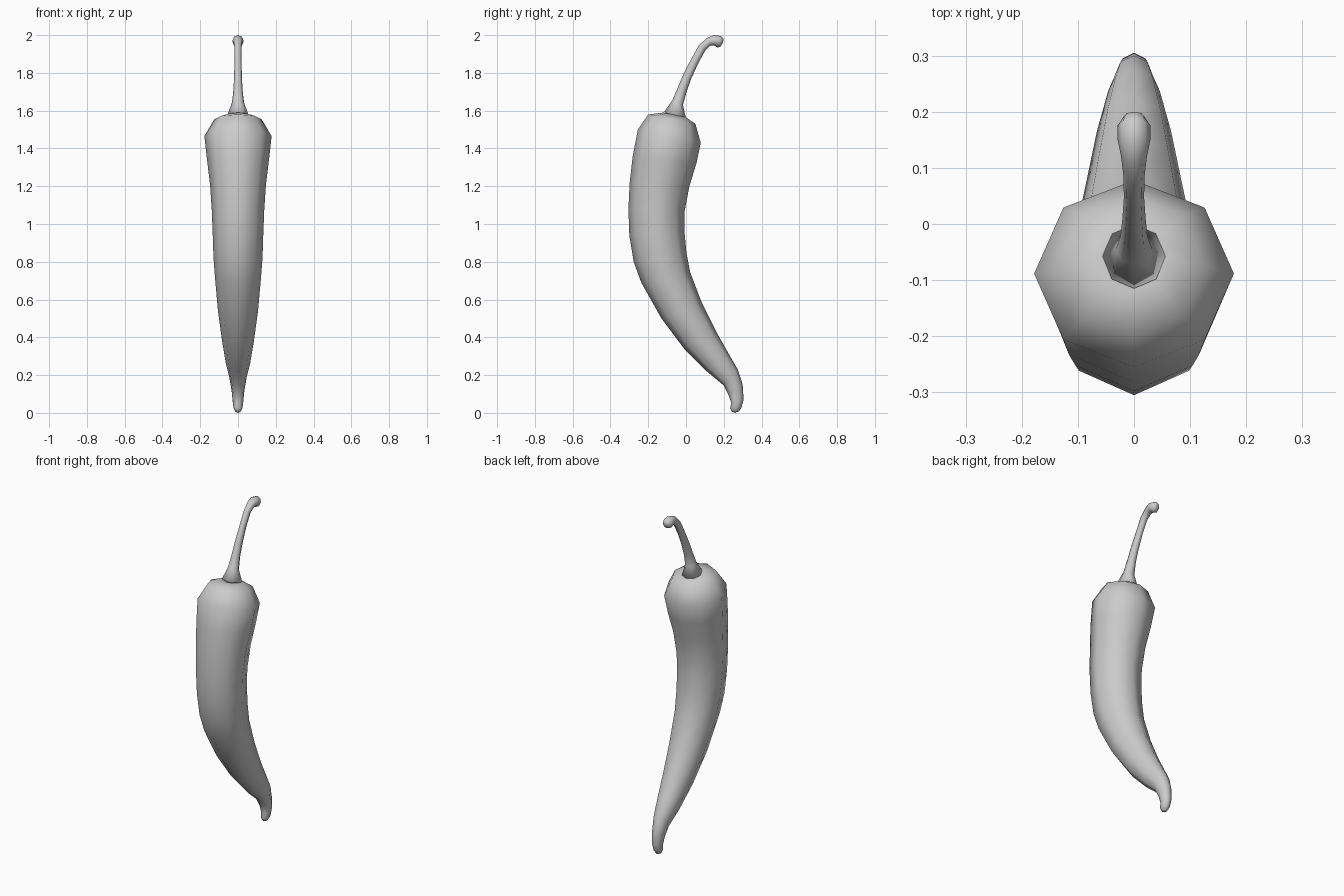
import bpy, bmesh, math
from mathutils import Vector


def loft(name, rings, start, end, sides=8):
    """Skin elliptical rings given as (y, z) front edge, (y, z) back edge, half width."""
    bm = bmesh.new()
    loops = []
    for y0, z0, y1, z1, w in rings:
        a, b = Vector((0, y0, z0)), Vector((0, y1, z1))
        mid, half = (a + b) / 2, (b - a) / 2
        loop = []
        for i in range(sides):
            t = math.tau * i / sides
            p = mid + half * math.cos(t)
            p.x = w * math.sin(t)
            loop.append(bm.verts.new(p))
        loops.append(loop)
    for l0, l1 in zip(loops, loops[1:]):
        for i in range(sides):
            j = (i + 1) % sides
            bm.faces.new((l0[i], l0[j], l1[j], l1[i]))
    for loop, tip in ((loops[0], start), (loops[-1], end)):
        c = bm.verts.new((0, *tip))
        for i in range(sides):
            bm.faces.new((loop[i], loop[(i + 1) % sides], c))
    bmesh.ops.recalc_face_normals(bm, faces=bm.faces)
    for f in bm.faces:
        f.smooth = True
    me = bpy.data.meshes.new(name)
    bm.to_mesh(me)
    bm.free()
    ob = bpy.data.objects.new(name, me)
    bpy.context.collection.objects.link(ob)
    return ob


# Curved pod, from the shoulder down to the hooked tip
loft("pepper_pod", [
    (-0.12, 1.590, 0.000, 1.565, 0.055),
    (-0.20, 1.580, 0.050, 1.530, 0.125),
    (-0.255, 1.50, 0.078, 1.430, 0.178),
    (-0.282, 1.36, 0.055, 1.320, 0.164),
    (-0.298, 1.22, 0.018, 1.200, 0.148),
    (-0.305, 1.08, -0.007, 1.070, 0.139),
    (-0.300, 0.94, -0.008, 0.960, 0.134),
    (-0.277, 0.80, 0.002, 0.850, 0.130),
    (-0.237, 0.69, 0.022, 0.745, 0.122),
    (-0.130, 0.50, 0.085, 0.580, 0.106),
    (-0.010, 0.34, 0.160, 0.430, 0.085),
    (0.110, 0.22, 0.222, 0.320, 0.066),
    (0.200, 0.145, 0.274, 0.230, 0.046),
    (0.227, 0.09, 0.300, 0.150, 0.034),
    (0.240, 0.05, 0.305, 0.070, 0.028),
    (0.233, 0.025, 0.293, 0.026, 0.024),
    (0.243, 0.006, 0.280, 0.008, 0.014),
], start=(-0.06, 1.56), end=(0.26, 0.0))

# Stem, flared at the base and knobbed at the end
loft("pepper_stem", [
    (-0.115, 1.595, 0.000, 1.560, 0.056),
    (-0.072, 1.655, -0.016, 1.630, 0.032),
    (-0.045, 1.72, 0.003, 1.700, 0.024),
    (-0.015, 1.79, 0.028, 1.770, 0.021),
    (0.028, 1.875, 0.067, 1.855, 0.018),
    (0.068, 1.945, 0.104, 1.922, 0.019),
    (0.110, 1.985, 0.130, 1.945, 0.023),
    (0.150, 2.000, 0.148, 1.945, 0.029),
    (0.185, 1.995, 0.167, 1.934, 0.029),
    (0.200, 1.980, 0.184, 1.940, 0.018),
], start=(-0.06, 1.55), end=(0.194, 1.958))
